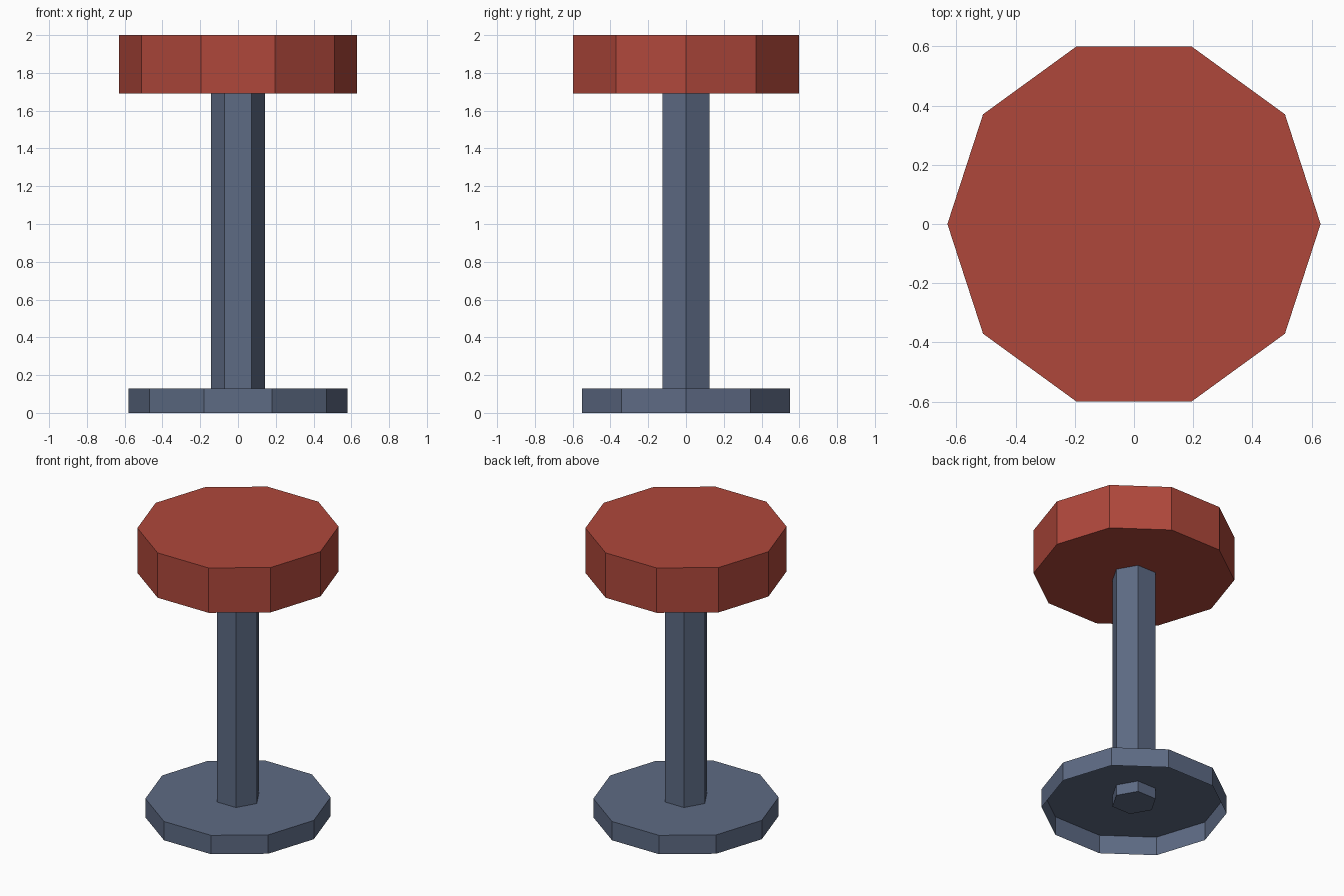
import bpy
import bmesh
from math import cos, sin, tau

cube = bpy.data.objects.get("Cube")
if cube:
    bpy.data.objects.remove(cube, do_unlink=True)


def make_material(name, rgb):
    color = (*rgb, 1.0)
    mat = bpy.data.materials.new(name)
    mat.use_nodes = True
    mat.diffuse_color = color
    mat.node_tree.nodes["Principled BSDF"].inputs["Base Color"].default_value = color
    return mat


def make_prism(name, sides, radius, bottom, top, mat, open_bottom=False):
    """Flat-sided upright prism with one corner pointing along +x."""
    bm = bmesh.new()
    rings = [[bm.verts.new((radius * cos(tau * i / sides), radius * sin(tau * i / sides), z))
              for i in range(sides)] for z in (bottom, top)]
    low, high = rings
    for i in range(sides):
        j = (i + 1) % sides
        bm.faces.new((low[i], low[j], high[j], high[i]))
    bm.faces.new(high)
    if not open_bottom:
        bm.faces.new(low[::-1])
    mesh = bpy.data.meshes.new(name)
    bm.to_mesh(mesh)
    bm.free()
    mesh.materials.append(mat)
    obj = bpy.data.objects.new(name, mesh)
    bpy.context.collection.objects.link(obj)
    return obj


red = make_material("seat red", (0.43, 0.064, 0.044))
steel = make_material("blue grey metal", (0.11, 0.145, 0.23))

# Thick round cushion
make_prism("seat", 10, 0.63, 1.69, 2.0, red)
# Hexagonal column, its foot poking down into the hollow base
make_prism("post", 6, 0.144, 0.055, 1.69, steel)
# Hollow foot plate, open underneath
make_prism("base", 10, 0.58, 0.0, 0.13, steel, open_bottom=True)
